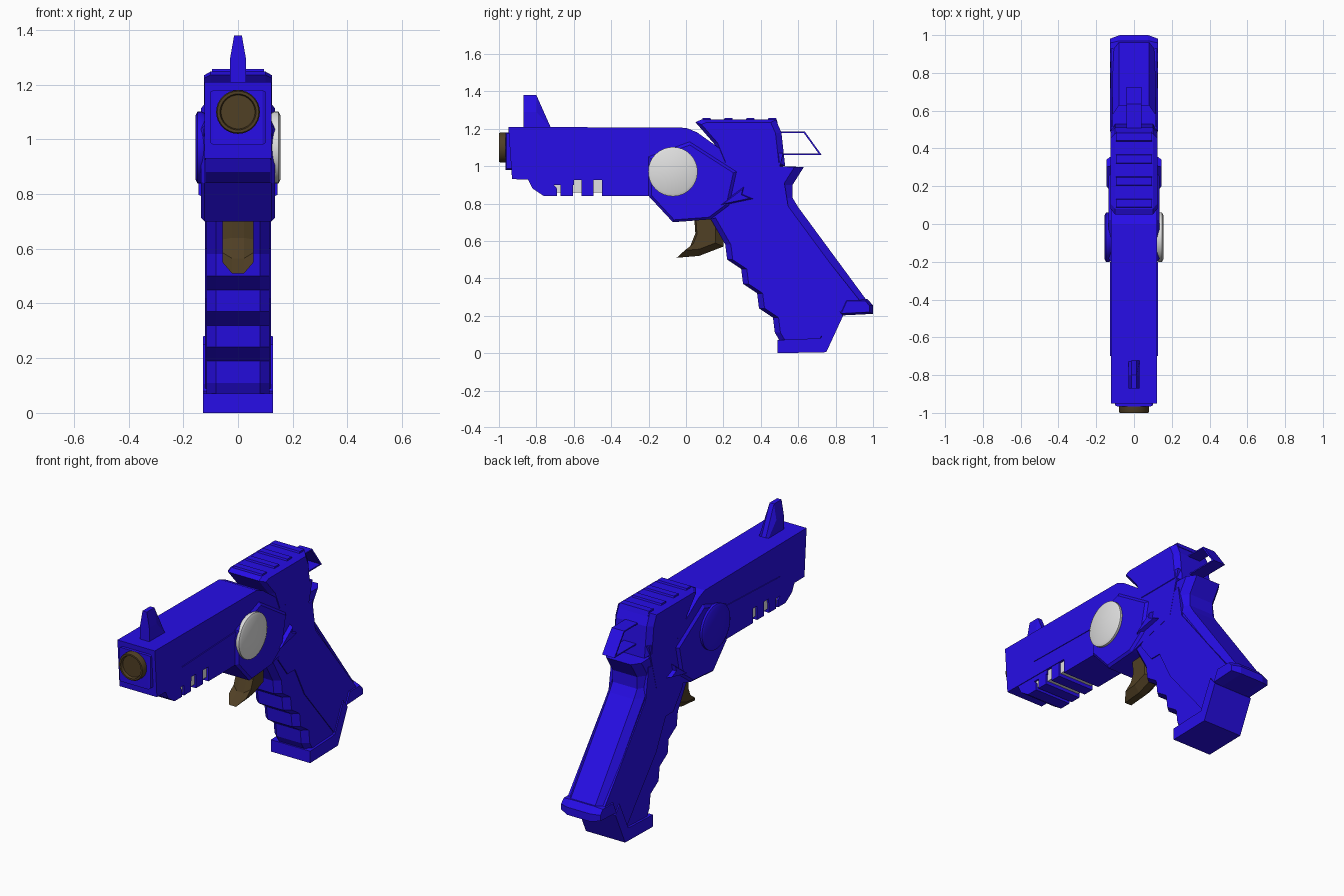
import bpy, bmesh, math
from mathutils import Matrix, Vector

if "Cube" in bpy.data.objects:
    bpy.data.objects.remove(bpy.data.objects["Cube"])


def material(name, red, green, blue):
    colour = (red, green, blue, 1)
    made = bpy.data.materials.new(name)
    made.use_nodes = True
    made.diffuse_color = colour
    made.node_tree.nodes["Principled BSDF"].inputs["Base Color"].default_value = colour
    return made


BLUE = material("deep_blue", .02, .004, .8)
BROWN = material("dark_brown", .08, .05, .018)
PALE = material("pale_grey", .75, .75, .75)


def finish(name, bm, mat):
    bmesh.ops.recalc_face_normals(bm, faces=bm.faces)
    mesh = bpy.data.meshes.new(name)
    bm.to_mesh(mesh)
    bm.free()
    mesh.materials.append(mat)
    obj = bpy.data.objects.new(name, mesh)
    bpy.context.collection.objects.link(obj)
    return obj


def skin(bm, rings):
    """Join matching rings of vertices and close both ends."""
    for ring, following in zip(rings, rings[1:]):
        for i in range(len(ring)):
            bm.faces.new((ring[i - 1], ring[i], following[i], following[i - 1]))
    bm.faces.new(rings[0])
    bm.faces.new(rings[-1])


def loft(name, mat, *layers):
    """Side outlines (y, z) at growing half widths, mirrored across x."""
    bm = bmesh.new()
    rows = [(-width, outline) for width, outline in reversed(layers)] + list(layers)
    skin(bm, [[bm.verts.new((x, y, z)) for y, z in outline] for x, outline in rows])
    return finish(name, bm, mat)


def box(name, mat, width, front, back, bottom, top):
    loft(name, mat, (width, [(front, bottom), (back, bottom), (back, top), (front, top)]))


def shrink(outline, factor):
    centre = sum((Vector(p) for p in outline), Vector((0, 0))) / len(outline)
    return [tuple(centre.lerp(Vector(p), factor)) for p in outline]


def chamfered(name, mat, inner_width, outer_width, outline, factor):
    loft(name, mat, (inner_width, outline), (outer_width, shrink(outline, factor)))


def turned(name, mat, profile, axis, angle, centre, sides=32):
    """Rings of (radius, height), turned from z about the given axis."""
    bm = bmesh.new()
    steps = [i * math.tau / sides for i in range(sides)]
    skin(bm, [[bm.verts.new((radius * math.cos(a), radius * math.sin(a), height))
               for a in steps] for radius, height in profile])
    bm.transform(Matrix.Translation(centre) @ Matrix.Rotation(angle, 4, axis))
    obj = finish(name, bm, mat)
    bpy.context.view_layer.objects.active = obj
    obj.select_set(True)
    bpy.ops.object.shade_smooth_by_angle(angle=math.radians(30))
    obj.select_set(False)


# Barrel housing and receiver
loft("main_body", BLUE, (.122, [
    (-.95, 1.21), (0, 1.205), (.06, 1.18), (.2, 1.08), (.52, 1.07), (.45, .8),
    (.13, .715), (-.07, .7), (-.2, .84), (-.45, .84), (-.45, .925), (-.93, .93)]))
chamfered("center_frame", BLUE, .122, .135, [
    (-.2, .84), (-.07, .7), (.13, .715), (.23, .79),
    (.27, .97), (.02, 1.13), (-.2, 1.05)], .93)
loft("side_ridge", BLUE, (.126, [(-.7, 1.02), (-.2, 1.04), (-.2, 1.01)]))
chamfered("side_fin", BLUE, .12, .145, [(.17, .785), (.31, .89), (.3, .85), (.36, .825)], .75)

# Lower rail with a pale core showing between the teeth
box("rail_core", PALE, .108, -.74, -.44, .86, .93)
box("rail_upper_strip", BLUE, .118, -.74, -.6, .9, .94)
loft("rail_nose", BLUE, (.118, [(-.85, .94), (-.82, .88), (-.76, .84), (-.69, .84),
                               (-.69, .88), (-.74, .94)]))
for front in (-.67, -.56):
    box("rail_tooth", BLUE, .118, front, front + .065, .84, .94)

# Muzzle
chamfered("muzzle_plate", BLUE, .09, .1, [(-.965, .98), (-.8, .98), (-.8, 1.18), (-.965, 1.18)], .94)
turned("muzzle", BROWN, [(.08, 0), (.08, .052), (.076, .06), (.066, .06), (.062, .045)],
       "X", math.pi / 2, (0, -.94, 1.1))

# Round side caps
cap = [(.125, 0), (.132, .015), (.132, .028), (.118, .035)]
for name, mat, side in (("left_round_cap", PALE, 1), ("right_round_cap", BLUE, -1)):
    turned(name, mat, cap, "Y", side * math.pi / 2, (side * .12, -.07, .97))

# Front sight, thinner above its shoulders
sight = [(-.87, 1.2), (-.87, 1.38), (-.8, 1.38), (-.72, 1.2)]
loft("front_sight", BLUE, (.014, sight), (.03, [(y, min(z, 1.29)) for y, z in sight]))

# Rear slide with ribs and hammer loop
chamfered("rear_slide", BLUE, .1, .125, [
    (.05, 1.235), (.08, 1.248), (.48, 1.248), (.51, 1.18), (.53, 1), (.2, 1), (.15, 1.12)], .86)
for i in range(4):
    y = .08 + .117 * i
    loft("slide_rib", BLUE, (.095, [(y, 1.23), (y + .01, 1.258), (y + .05, 1.258), (y + .06, 1.23)]))
loop = [(.5, 1.185), (.635, 1.185), (.725, 1.06), (.5, 1.06)]
hole = shrink(loop, .88)
for i in range(len(loop)):
    loft("hammer_loop_bar", BLUE, (.04, [loop[i - 1], loop[i], hole[i], hole[i - 1]]))

# Grip: stepped finger grooves in front, chamfered back strap
front_edge = [(.3, .9), (.13, .72)]
for i in range(4):
    y, z = .21 + .085 * i, .58 - .13 * i
    front_edge += [(y, z), (y + .01, z - .08)]
front_edge.append((.51, .05))
back_edge = [(.75, .05), (.84, .21), (.99, .25), (.6, .78), (.57, .83), (.57, .9), (.63, .995), (.5, 1)]
loft("grip", BLUE, (.08, front_edge + back_edge),
     (.115, [(y + .03, z) for y, z in front_edge] + [(y - .05, z) for y, z in back_edge]))
loft("grip_panel", BLUE, (.121, [
    (.2, .72), (.29, .6), (.36, .6), (.45, .42), (.74, .07), (.82, .22),
    (.93, .28), (.55, .76), (.52, .95), (.3, .9)]))
loft("grip_foot", BLUE, (.128, [(.49, 0), (.75, .005), (.84, .2), (.8, .25), (.72, .08), (.49, .07)]))
chamfered("grip_heel", BLUE, .075, .128, [(.8, .2), (1, .21), (1, .255), (.97, .29), (.84, .29)], .75)

# Trigger
chamfered("trigger", BROWN, .022, .056, [
    (.04, .78), (.05, .64), (.02, .565), (-.05, .51), (.07, .52), (.2, .57), (.2, .78)], .65)
